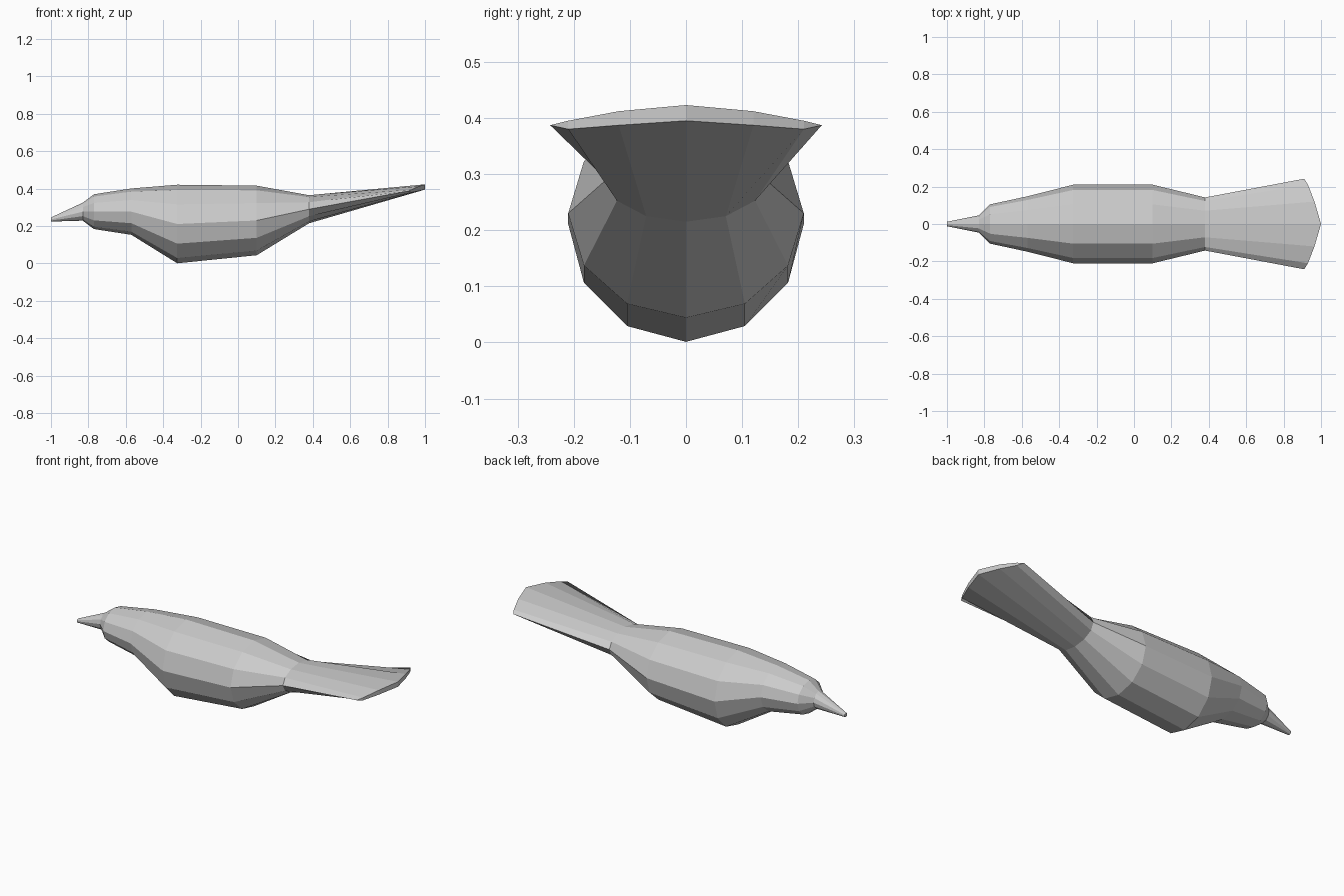
import bpy, bmesh
from math import sin, cos, pi

if "Cube" in bpy.data.objects:
    bpy.data.objects.remove(bpy.data.objects["Cube"])

N = 12
# body rings: x, centre z, half width (y), half height (z)
RINGS = [
    (-1.00, 0.235, 0.012, 0.011),
    (-0.83, 0.277, 0.046, 0.048),
    (-0.77, 0.277, 0.105, 0.093),
    (-0.57, 0.277, 0.148, 0.124),
    (-0.325, 0.211, 0.21, 0.21),
    (0.10, 0.23, 0.21, 0.186),
    (0.38, 0.29, 0.142, 0.075),
]
# half outline of the fanned tail end, from bottom centre to top centre
TAIL = [(1.0, 0, 0.395), (0.965, 0.12, 0.387), (0.93, 0.21, 0.38), (0.91, 0.242, 0.387),
        (0.93, 0.21, 0.395), (0.965, 0.12, 0.412), (1.0, 0, 0.423)]

bm = bmesh.new()
loops = []
for x, cz, w, h in RINGS:
    loops.append([bm.verts.new((x, w * sin(2 * pi * k / N), cz - h * cos(2 * pi * k / N)))
                  for k in range(N)])
tail = TAIL + [(x, -y, z) for x, y, z in TAIL[5:0:-1]]
loops.append([bm.verts.new(p) for p in tail])

# skin between neighbouring rings
for a, b in zip(loops, loops[1:]):
    for k in range(N):
        j = (k + 1) % N
        bm.faces.new((a[k], a[j], b[j], b[k]))

# beak tip
bm.faces.new(loops[0])

# thin curved rear edge of the tail
e = loops[-1]
for k in (0, 1, -1, -2):
    j = k + (1 if k >= 0 else -1)
    k, j = (0, j) if k == 0 else (k, j)
    if k == -1:
        k, j = 0, -1
    elif k == -2:
        k, j = -1, -2
    bm.faces.new((e[k], e[j], e[(6 - j) % N], e[(6 - k) % N]))
bm.faces.new((e[2], e[3], e[4]))
bm.faces.new((e[10], e[9], e[8]))

bmesh.ops.recalc_face_normals(bm, faces=bm.faces)
mesh = bpy.data.meshes.new("bird_body")
bm.to_mesh(mesh)
bm.free()
bird = bpy.data.objects.new("bird_body", mesh)
bpy.context.collection.objects.link(bird)
